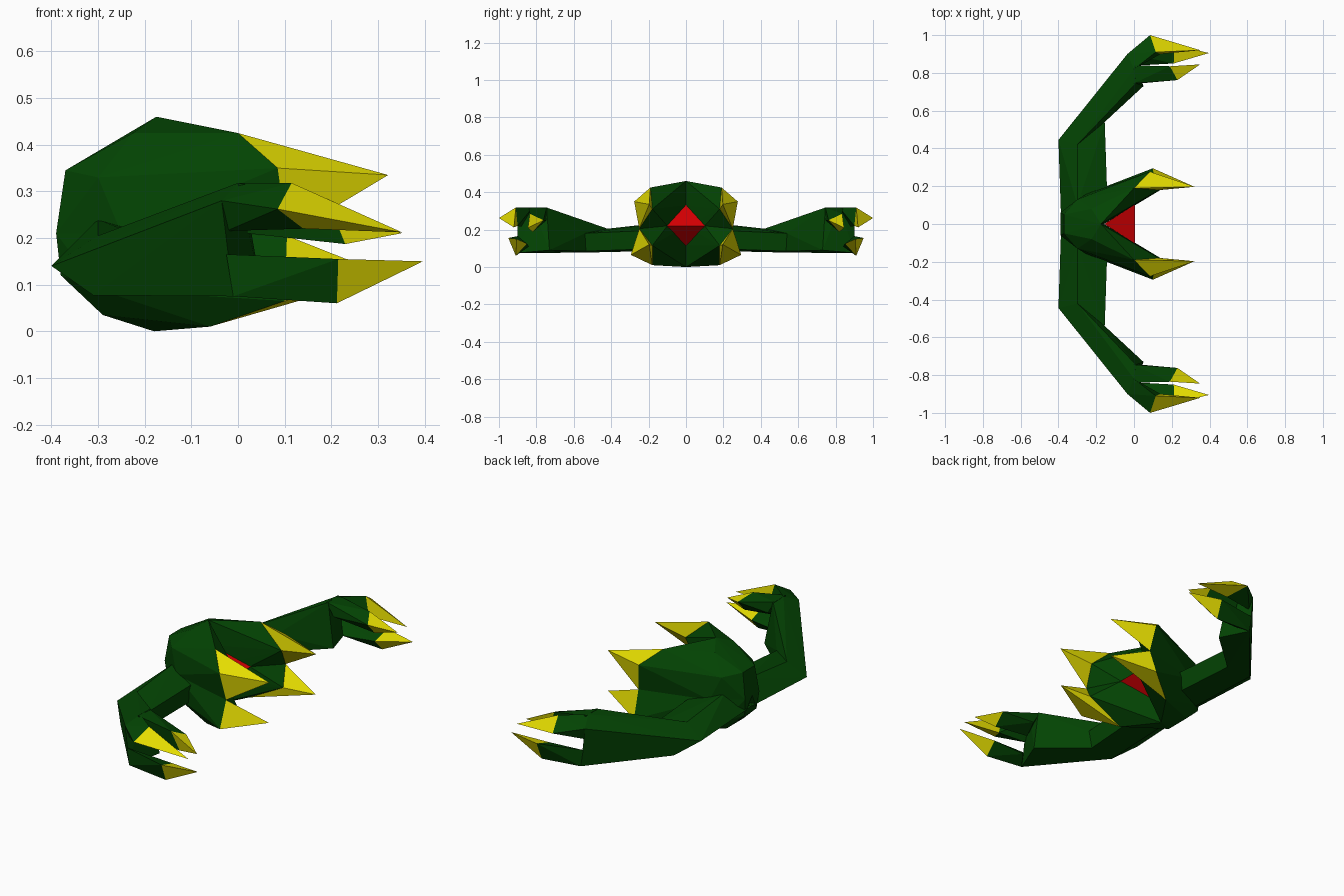
import bpy, bmesh

cube = bpy.data.objects.get("Cube")
if cube:
    bpy.data.objects.remove(cube, do_unlink=True)


def material(name, rgb):
    m = bpy.data.materials.new(name)
    m.use_nodes = True
    m.diffuse_color = (*rgb, 1)
    bsdf = m.node_tree.nodes["Principled BSDF"]
    bsdf.inputs["Base Color"].default_value = (*rgb, 1)
    bsdf.inputs["Roughness"].default_value = 0.8
    return m


GREEN = material("dark green", (0.001, 0.058, 0.001))
YELLOW = material("claw yellow", (0.78, 0.72, 0.0))
RED = material("mouth red", (0.76, 0.0, 0.001))


def hull(name, points, mat, side=1):
    """Faceted convex solid around a few points, mirrored in y when side is -1."""
    bm = bmesh.new()
    for x, y, z in points:
        bm.verts.new((x, y * side, z))
    bmesh.ops.convex_hull(bm, input=bm.verts[:])
    loose = [v for v in bm.verts if not v.link_faces]
    bmesh.ops.delete(bm, geom=loose, context='VERTS')
    bmesh.ops.recalc_face_normals(bm, faces=bm.faces[:])
    mesh = bpy.data.meshes.new(name)
    bm.to_mesh(mesh)
    bm.free()
    mesh.materials.append(mat)
    ob = bpy.data.objects.new(name, mesh)
    bpy.context.collection.objects.link(ob)


# Points shared by the four jaw petals
back_mid = (-0.39, 0.06, 0.21)
flank = (-0.25, 0.16, 0.21)
corner = (0.105, 0.25, 0.205)
mouth_side = (0.0, 0.10, 0.22)
centre = [(-0.16, 0, 0.22), (-0.39, 0, 0.21)]
shared = [back_mid, flank, corner, mouth_side] + centre

# Each petal: rear shell, rim where the yellow starts, tip
upper_shell = [(-0.37, 0, 0.345), (-0.37, 0.05, 0.345), (-0.225, 0.08, 0.425),
               (-0.30, 0.13, 0.33), (-0.175, 0, 0.46), (-0.16, 0, 0.33)]
upper_rim = [(0.0, 0.19, 0.425), (0.085, 0.277, 0.35), corner, (0.13, 0.18, 0.31)]
upper_tip = (0.322, 0.197, 0.335)
lower_shell = [(-0.38, 0.05, 0.12), (-0.29, 0, 0.035), (-0.29, 0.07, 0.035),
               (-0.30, 0.13, 0.09), (-0.18, 0, 0.0), (-0.16, 0, 0.115)]
lower_rim = [(-0.06, 0.18, 0.01), (0.10, 0.295, 0.065), corner, (0.14, 0.18, 0.115)]
lower_tip = (0.32, 0.197, 0.12)

# Arm rings: back, top, inner top, inner bottom, bottom
root = [(-0.385, 0.0, 0.15), (-0.30, 0.1, 0.24), (-0.14, 0.1, 0.20),
        (-0.155, 0.1, 0.10), (-0.30, 0.0, 0.09)]
elbow = [(-0.40, 0.445, 0.14), (-0.30, 0.42, 0.205), (-0.155, 0.54, 0.18),
         (-0.17, 0.535, 0.085), (-0.31, 0.545, 0.077)]
wrist = [(-0.035, 0.90, 0.28), (0.0, 0.82, 0.318), (0.01, 0.745, 0.318),
         (0.05, 0.73, 0.09), (-0.01, 0.90, 0.075)]

# Three-sided fingers: knuckle points, claw rim, claw tip
fingers = {
    "outer_finger": (
        [(-0.035, 0.90, 0.28), (0.0, 0.82, 0.318), (-0.025, 0.88, 0.215)],
        [(0.085, 1.0, 0.262), (0.115, 0.91, 0.318), (0.14, 0.90, 0.22)],
        (0.352, 0.92, 0.212)),
    "inner_finger": (
        [(0.0, 0.745, 0.318), (0.0, 0.84, 0.318), (0.02, 0.82, 0.21), (0.04, 0.745, 0.25)],
        [(0.19, 0.835, 0.285), (0.23, 0.762, 0.25), (0.23, 0.82, 0.187)],
        (0.35, 0.845, 0.21)),
    "thumb": (
        [(-0.025, 0.90, 0.165), (-0.01, 0.90, 0.075), (0.03, 0.84, 0.11)],
        [(0.215, 0.95, 0.155), (0.212, 0.91, 0.06), (0.21, 0.85, 0.125)],
        (0.397, 0.905, 0.15)),
}

for prefix, s in (("back_", 1), ("front_", -1)):
    # Jaw petals with yellow fangs
    hull(prefix + "upper_petal", shared + upper_shell + upper_rim, GREEN, s)
    hull(prefix + "upper_fang", upper_rim + [upper_tip], YELLOW, s)
    hull(prefix + "lower_petal", shared + lower_shell + lower_rim, GREEN, s)
    hull(prefix + "lower_fang", lower_rim + [lower_tip], YELLOW, s)
    # Bent arm
    hull(prefix + "upper_arm", root + elbow, GREEN, s)
    hull(prefix + "forearm", elbow + wrist, GREEN, s)
    # Hand
    for name, (knuckle, rim, tip) in fingers.items():
        hull(prefix + name, knuckle + rim, GREEN, s)
        hull(prefix + name + "_claw", rim + [tip], YELLOW, s)

# Red wedge inside the mouth
hull("mouth", [(-0.158, 0, 0.332), (-0.158, 0, 0.113), (0.004, 0.102, 0.22),
               (0.004, -0.102, 0.22)], RED)
